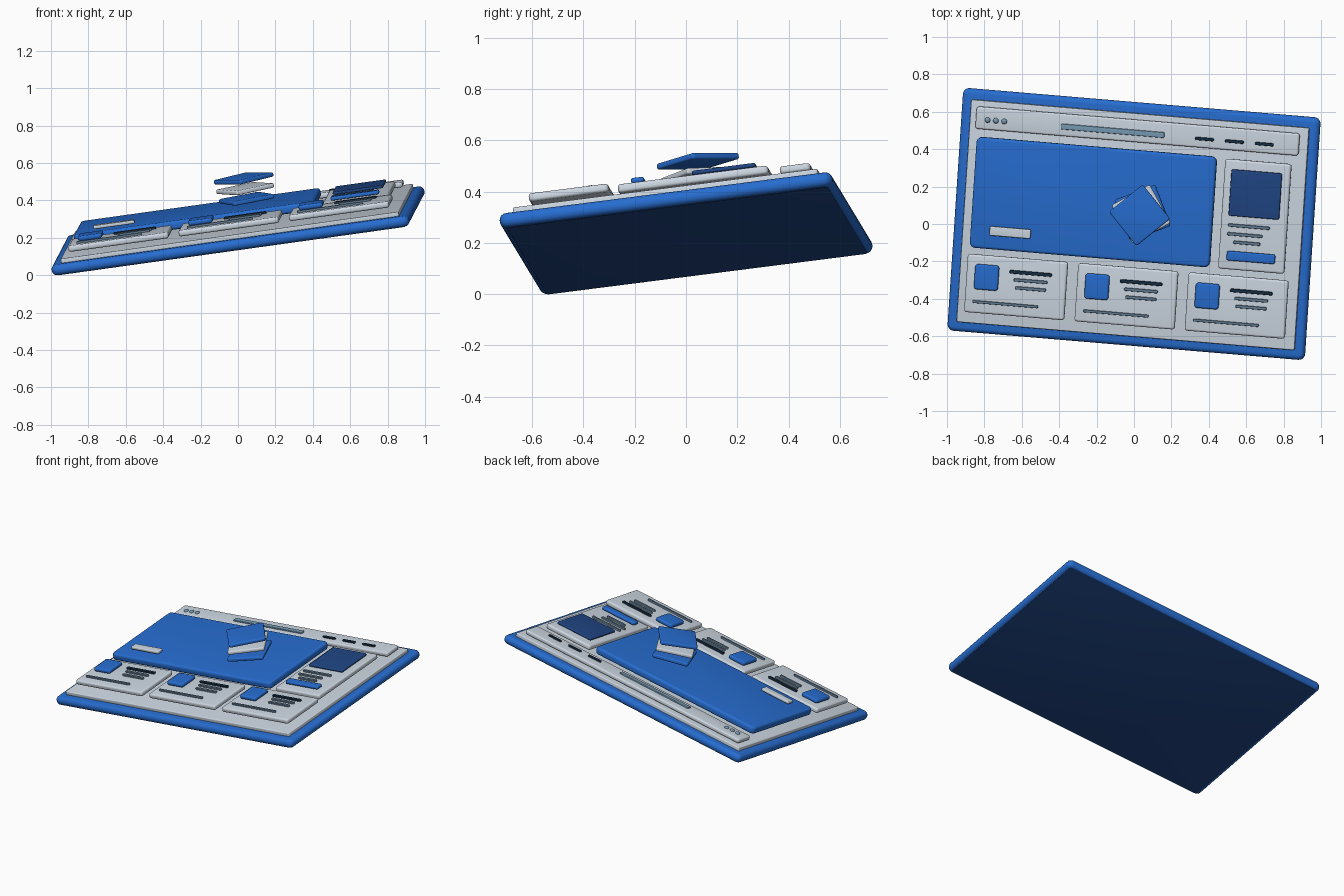
import bpy, bmesh, math
from mathutils import Matrix, Vector

if "Cube" in bpy.data.objects:
    bpy.data.objects.remove(bpy.data.objects["Cube"])


def material(name, rgb):
    m = bpy.data.materials.new(name)
    m.diffuse_color = (*rgb, 1)
    m.use_nodes = True
    m.node_tree.nodes["Principled BSDF"].inputs["Base Color"].default_value = m.diffuse_color
    return m


BLUE = material("bright_blue", (0.020, 0.153, 0.63))
GREY = material("light_grey", (0.61, 0.68, 0.76))
NAVY = material("deep_navy", (0.014, 0.060, 0.23))
INK = material("dark_ink", (0.008, 0.027, 0.056))
SLATE = material("slate", (0.13, 0.215, 0.31))
STEEL = material("steel_blue", (0.19, 0.33, 0.46))

# Tilted frame shared by every part: u to the right, v up the board, n outward
u = Vector((1.90, -0.16, 0.265)).normalized()
v = Vector((0.09, 1.29, 0.165))
v = (v - u * v.dot(u)).normalized()
n = u.cross(v)
TILT = Matrix.Translation((0, 0, 0.239)) @ Matrix((u, v, n)).transposed().to_4x4()


def finish(bm, name, mat, local):
    me = bpy.data.meshes.new(name)
    bm.to_mesh(me)
    bm.free()
    me.materials.append(mat)
    ob = bpy.data.objects.new(name, me)
    bpy.context.collection.objects.link(ob)
    ob.matrix_world = TILT @ local
    return ob


def plate(name, mat, a, b, w, d, h0, h1, corner=0.015, edge=0.008, spin=0):
    """Rounded slab centred at (a, b) on the board, from height h0 to h1."""
    bm = bmesh.new()
    bmesh.ops.create_cube(bm, size=1)
    bmesh.ops.scale(bm, vec=(w, d, h1 - h0), verts=bm.verts)
    upright = [e for e in bm.edges if abs(e.verts[0].co.z - e.verts[1].co.z) > 1e-5]
    bmesh.ops.bevel(bm, geom=upright, offset=min(corner, 0.45 * d), segments=5,
                    profile=0.5, affect='EDGES')
    rims = [e for e in bm.edges if abs(e.verts[0].co.z - e.verts[1].co.z) < 1e-5
            and len({round(f.normal.z) for f in e.link_faces}) > 1]
    bmesh.ops.bevel(bm, geom=rims, offset=min(edge, 0.45 * (h1 - h0)), segments=4,
                    profile=0.5, affect='EDGES')
    local = Matrix.Translation((a, b, (h0 + h1) / 2)) @ Matrix.Rotation(math.radians(spin), 4, 'Z')
    return finish(bm, name, mat, local)


def text_line(name, mat, a, b, length, h, width=0.016):
    plate(name, mat, a, b, length, width, h - 0.004, h + 0.01, 0.006, 0.003)


# Board: frame, backing and inner page
plate("frame", BLUE, 0, 0, 1.936, 1.31, -0.03, 0.027, 0.034, 0.026)
plate("backing", NAVY, 0, 0, 1.89, 1.264, -0.032, -0.022, 0.015, 0.003)
plate("page", GREY, 0, 0, 1.83, 1.20, 0.02, 0.05, 0.01, 0.006)

# Top bar with round buttons, address field and menu dashes
plate("top_bar", GREY, -0.004, 0.51, 1.75, 0.12, 0.055, 0.084, 0.015, 0.01)
for i in range(3):
    bm = bmesh.new()
    bmesh.ops.create_uvsphere(bm, u_segments=16, v_segments=8, radius=0.015)
    bmesh.ops.scale(bm, vec=(1, 1, 0.7), verts=bm.verts)
    finish(bm, f"round_button_{i + 1}", STEEL, Matrix.Translation((-0.814 + 0.045 * i, 0.503, 0.085)))
    text_line(f"menu_dash_{i + 1}", INK, 0.362 + 0.162 * i, 0.499, 0.10, 0.084)
plate("address_field", STEEL, -0.136, 0.502, 0.56, 0.03, 0.08, 0.093, 0.006, 0.004)

# Main banner with its raised button
plate("banner", BLUE, -0.213, 0.112, 1.30, 0.597, 0.072, 0.12, 0.03, 0.015)
plate("banner_button", GREY, -0.645, -0.084, 0.222, 0.05, 0.126, 0.145, 0.008, 0.006)

# Side panel: picture, three lines and a button
plate("side_panel", GREY, 0.66, 0.107, 0.358, 0.592, 0.066, 0.10, 0.015, 0.012)
plate("picture", NAVY, 0.659, 0.228, 0.274, 0.25, 0.106, 0.122, 0.01, 0.006)
for i, (a, b, length) in enumerate([(0.635, 0.051, 0.225), (0.616, 0.004, 0.19), (0.629, -0.039, 0.145)]):
    text_line(f"side_line_{i + 1}", SLATE, a, b, length, 0.102)
plate("side_button", BLUE, 0.658, -0.112, 0.262, 0.051, 0.104, 0.125, 0.01, 0.008)

# Three raised cards with icon, title and lines
for i, a in enumerate((-0.60, -0.002, 0.595), 1):
    plate(f"card_{i}", GREY, a, -0.38, 0.542, 0.314, 0.072, 0.105, 0.015, 0.012)
    plate(f"card_icon_{i}", BLUE, a - 0.158, -0.338, 0.13, 0.136, 0.108, 0.134, 0.016, 0.01)
    text_line(f"card_title_{i}", INK, a + 0.077, -0.298, 0.228, 0.107, 0.018)
    text_line(f"card_line_upper_{i}", SLATE, a + 0.079, -0.34, 0.182, 0.107)
    text_line(f"card_line_middle_{i}", SLATE, a + 0.081, -0.382, 0.167, 0.107)
    text_line(f"card_line_lower_{i}", SLATE, a - 0.049, -0.475, 0.355, 0.107, 0.014)

# Floating stack of twisted square layers
for name, mat, h, spin in (("lower", BLUE, 0.153, 25), ("middle", GREY, 0.208, 33), ("upper", BLUE, 0.264, 43)):
    plate(f"stack_layer_{name}", mat, 0.064, 0.083, 0.235, 0.235, h - 0.012, h + 0.012, 0.012, 0.008, spin)

# Smooth the rounded edges only
for ob in bpy.context.scene.objects:
    ob.select_set(True)
    bpy.context.view_layer.objects.active = ob
bpy.ops.object.shade_smooth_by_angle(angle=math.radians(35))
